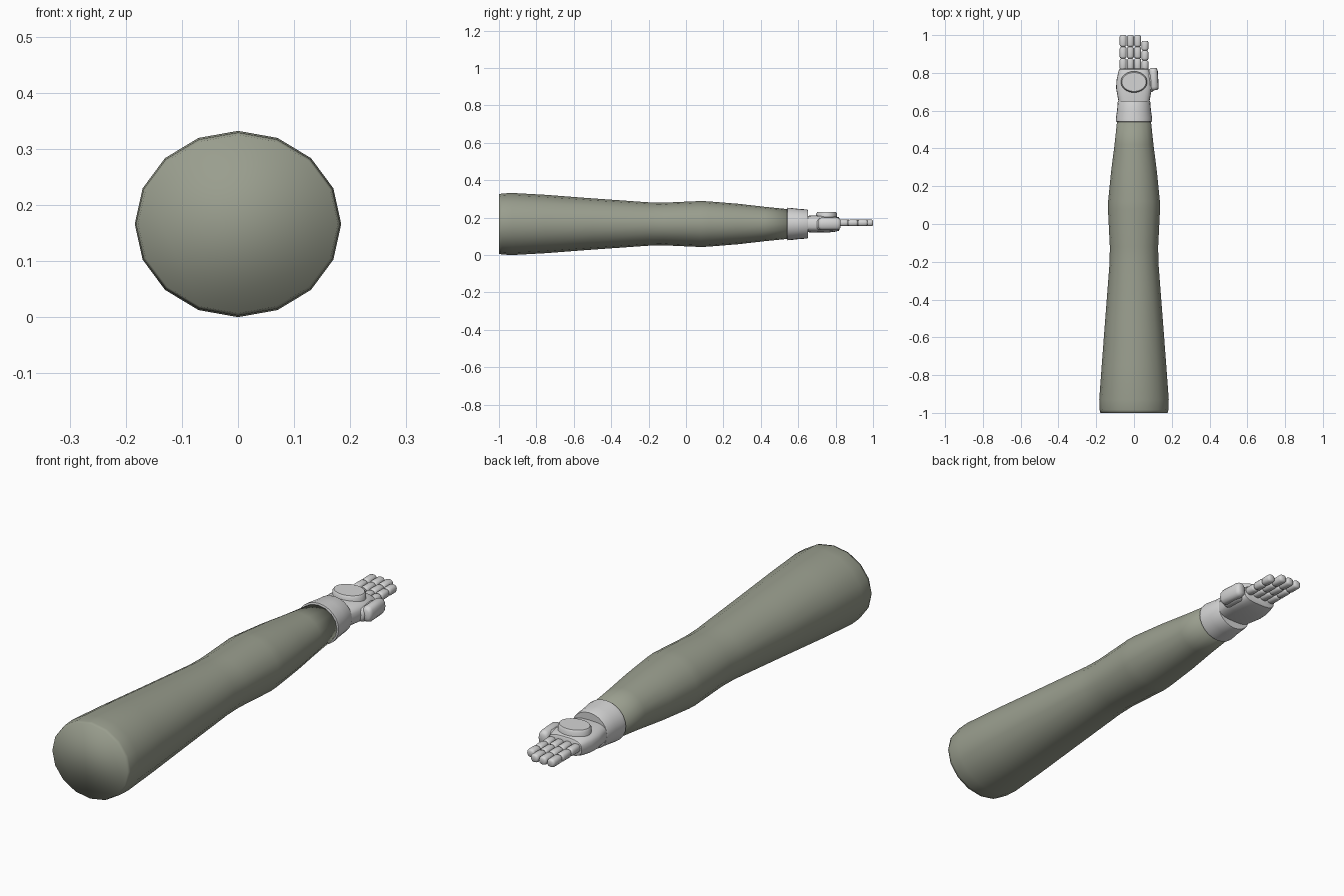
import bpy, bmesh, math
from mathutils import Matrix

if "Cube" in bpy.data.objects:
    bpy.data.objects.remove(bpy.data.objects["Cube"])

ZC = 0.166  # height of the arm axis


def material(name, rgb):
    m = bpy.data.materials.new(name)
    m.diffuse_color = (*rgb, 1)
    m.use_nodes = True
    m.node_tree.nodes["Principled BSDF"].inputs["Base Color"].default_value = m.diffuse_color
    return m


SLEEVE = material("sage_cloth", (0.32, 0.34, 0.27))
PALE = material("pale_grey", (0.66, 0.66, 0.66))


def loft(name, sections, sides, mat, power=2.0, angle=40, matrix=None):
    """Closed tube along y; each section is (y, half width, half height)."""
    bm = bmesh.new()
    rings = []
    for y, rx, rz in sections:
        ring = []
        for i in range(sides):
            a = 2 * math.pi * i / sides
            c, s = math.cos(a), math.sin(a)
            ring.append(bm.verts.new((
                rx * math.copysign(abs(c) ** (2 / power), c), y,
                rz * math.copysign(abs(s) ** (2 / power), s))))
        rings.append(ring)
    for a, b in zip(rings, rings[1:]):
        for i in range(sides):
            j = (i + 1) % sides
            bm.faces.new((a[i], a[j], b[j], b[i]))
    bm.faces.new(rings[0])
    bm.faces.new(rings[-1])
    bmesh.ops.recalc_face_normals(bm, faces=bm.faces[:])
    bm.transform(matrix or Matrix.Translation((0, 0, ZC)))
    me = bpy.data.meshes.new(name)
    bm.to_mesh(me)
    bm.free()
    me.materials.append(mat)
    ob = bpy.data.objects.new(name, me)
    bpy.context.collection.objects.link(ob)
    bpy.ops.object.select_all(action='DESELECT')
    ob.select_set(True)
    bpy.context.view_layer.objects.active = ob
    if angle is None:
        bpy.ops.object.shade_smooth()
    else:
        bpy.ops.object.shade_smooth_by_angle(angle=math.radians(angle))
    return ob


# Sleeve: upper arm, elbow dip, forearm
loft("sleeve", [(-1.0, .178, .159), (-.985, .182, .163), (-.93, .184, .166),
                (-.75, .171, .156), (-.5, .152, .137), (-.2, .129, .116),
                (-.12, .128, .114), (.08, .138, .123), (.12, .137, .121),
                (.28, .121, .108), (.42, .103, .092), (.56, .088, .078)],
     16, SLEEVE, angle=None)

# Wrist cuff
loft("cuff", [(.54, .088, .078), (.543, .096, .087), (.56, .096, .086),
              (.60, .090, .081), (.645, .086, .078), (.652, .083, .075)],
     24, PALE)

# Palm
loft("palm", [(.63, .078, .042), (.67, .086, .045), (.72, .095, .046),
              (.765, .092, .045), (.80, .084, .041), (.818, .079, .036),
              (.822, .072, .028)], 24, PALE, power=3.0)

# Oval plate on the back of the hand (lofted upward)
up = Matrix.Translation((0, .752, .19)) @ Matrix.Rotation(math.pi / 2, 4, 'X')
loft("hand_plate", [(0, .070, .056), (.032, .070, .056), (.040, .064, .050)],
     32, PALE, matrix=up)


def segment(name, x, y, z, length, rx, rz, tilt=0, round_end=.010):
    """Rounded finger segment starting at y."""
    e = round_end
    secs = [(0, rx * .6, rz * .6), (e * .35, rx * .88, rz * .88), (e, rx, rz),
            (length - e, rx, rz), (length - e * .35, rx * .88, rz * .88),
            (length, rx * .6, rz * .6)]
    m = Matrix.Translation((x, y, z)) @ Matrix.Rotation(tilt, 4, 'Z')
    loft(name, secs, 12, PALE, power=2.4, angle=50, matrix=m)


# Four fingers of three segments each
for f, (x, tip) in enumerate([(-.0575, 1.0), (-.019, 1.0), (.0195, 1.0), (.058, .97)]):
    start = .815
    step = (tip - start) / 3
    for s in range(3):
        segment(f"finger_{f + 1}_segment_{s + 1}", x, start + s * step, .172,
                step, .0185, .018)

# Thumb beside the palm
segment("thumb", .108, .708, .167, .118, .024, .034, tilt=.06, round_end=.018)
segment("thumb_base", .080, .70, .163, .10, .026, .032, tilt=-.06, round_end=.018)
